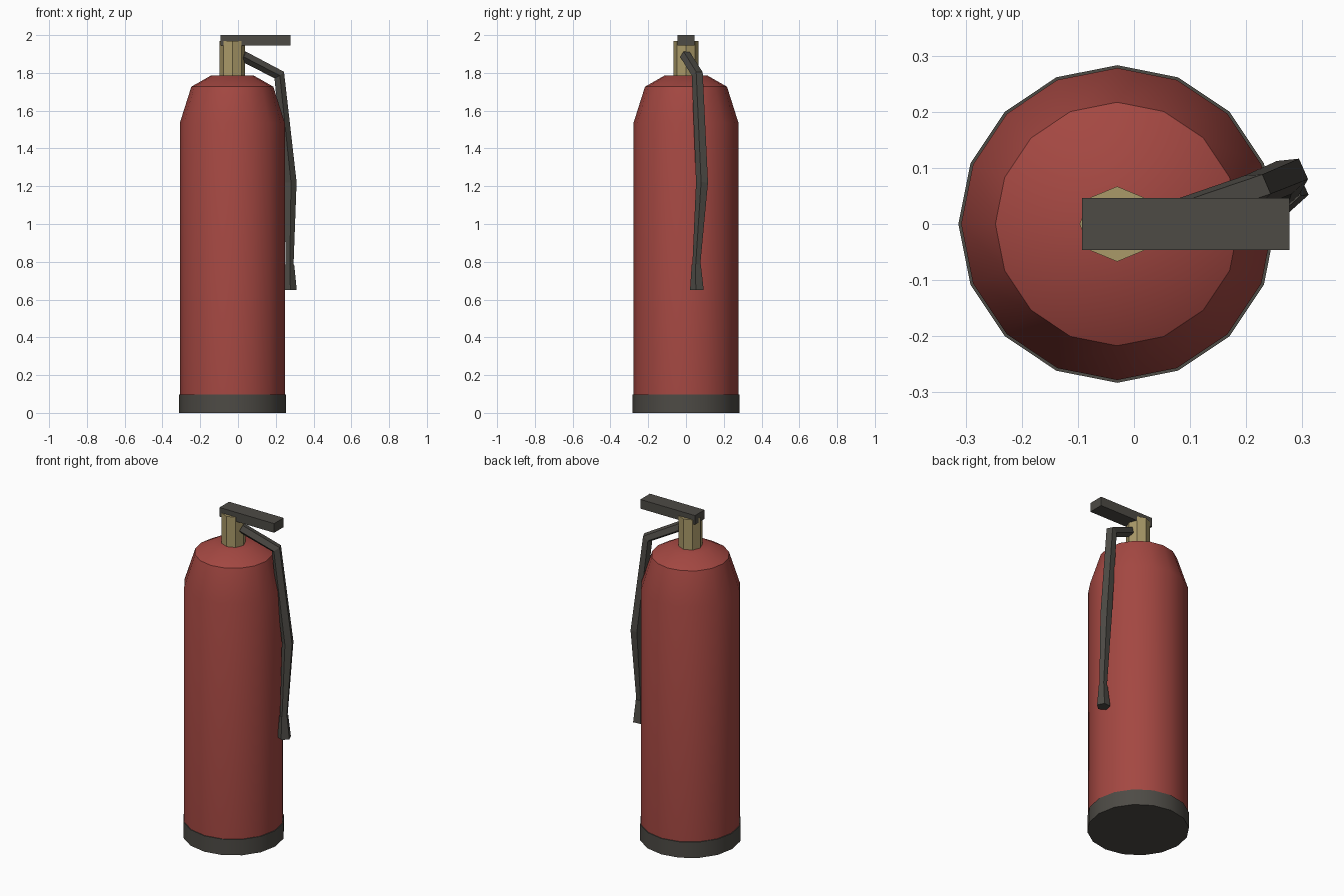
import bpy, bmesh, math
from mathutils import Vector, Matrix

if "Cube" in bpy.data.objects:
    bpy.data.objects.remove(bpy.data.objects["Cube"])

AXIS_X = -0.03  # centre line of the cylinder


def material(name, rgb):
    m = bpy.data.materials.new(name)
    m.diffuse_color = (*rgb, 1)
    m.use_nodes = True
    m.node_tree.nodes["Principled BSDF"].inputs["Base Color"].default_value = m.diffuse_color
    return m


RED = material("red paint", (0.37, 0.064, 0.054))
DARK = material("dark rubber", (0.075, 0.070, 0.060))
BRASS = material("brass", (0.40, 0.32, 0.14))


def loft(name, rings, mat, smooth_angle=None):
    """Skin a list of equal-sized point rings, capping both ends."""
    bm = bmesh.new()
    vs = [[bm.verts.new(p) for p in ring] for ring in rings]
    n = len(vs[0])
    for a, b in zip(vs, vs[1:]):
        for i in range(n):
            j = (i + 1) % n
            bm.faces.new((a[i], a[j], b[j], b[i]))
    bm.faces.new(vs[0][::-1])
    bm.faces.new(vs[-1])
    bmesh.ops.recalc_face_normals(bm, faces=bm.faces)
    me = bpy.data.meshes.new(name)
    bm.to_mesh(me)
    bm.free()
    me.materials.append(mat)
    ob = bpy.data.objects.new(name, me)
    bpy.context.collection.objects.link(ob)
    if smooth_angle:
        bpy.ops.object.select_all(action='DESELECT')
        bpy.context.view_layer.objects.active = ob
        ob.select_set(True)
        bpy.ops.object.shade_smooth_by_angle(angle=math.radians(smooth_angle))
    return ob


def ring(centre, r, sides, phase=0, normal=(0, 0, 1)):
    q = Vector((0, 0, 1)).rotation_difference(Vector(normal))
    pts = []
    for i in range(sides):
        a = math.radians(phase) + math.tau * i / sides
        pts.append(Vector(centre) + q @ Vector((r * math.cos(a), r * math.sin(a), 0)))
    return pts


def turned(name, profile, sides, mat, smooth_angle=None):
    """Lathe a (radius, z) profile about the cylinder axis."""
    return loft(name, [ring((AXIS_X, 0, z), r, sides) for r, z in profile],
                mat, smooth_angle)


# Cylinder, foot ring and valve
turned("tank", [(0.278, 0.003), (0.278, 1.535), (0.217, 1.727), (0.115, 1.785)],
       16, RED, 35)
turned("foot_ring", [(0.283, 0), (0.283, 0.097)], 16, DARK, 35)
turned("valve", [(0.067, 1.77), (0.067, 1.97)], 8, BRASS)

# Lever on top
bm = bmesh.new()
bmesh.ops.create_cube(bm, size=1, matrix=Matrix.Translation((0.092, 0, 1.972))
                      @ Matrix.Diagonal((0.37, 0.092, 0.056, 1)))
me = bpy.data.meshes.new("lever")
bm.to_mesh(me)
bm.free()
me.materials.append(DARK)
bpy.context.collection.objects.link(bpy.data.objects.new("lever", me))

# Hose: five-sided tube from the nozzle up to the valve (point, radius)
path = [((0.272, 0.055, 0.77), 0.022), ((0.277, 0.087, 1.22), 0.034),
        ((0.217, 0.062, 1.79), 0.032), ((0.025, -0.002, 1.89), 0.030)]
pts = [Vector(p) for p, r in path]
rings = []
for i, (p, r) in enumerate(path):
    before = (pts[i] - pts[i - 1]).normalized() if i else Vector()
    after = (pts[i + 1] - pts[i]).normalized() if i < len(pts) - 1 else Vector()
    rings.append(ring(p, r, 5, -12, (before + after).normalized()))
loft("hose", rings, DARK)

# Flared nozzle
loft("nozzle", [ring((0.273, 0.06, 0.65), 0.039, 5, -12),
                ring((0.272, 0.056, 0.785), 0.026, 5, -12)], DARK)
